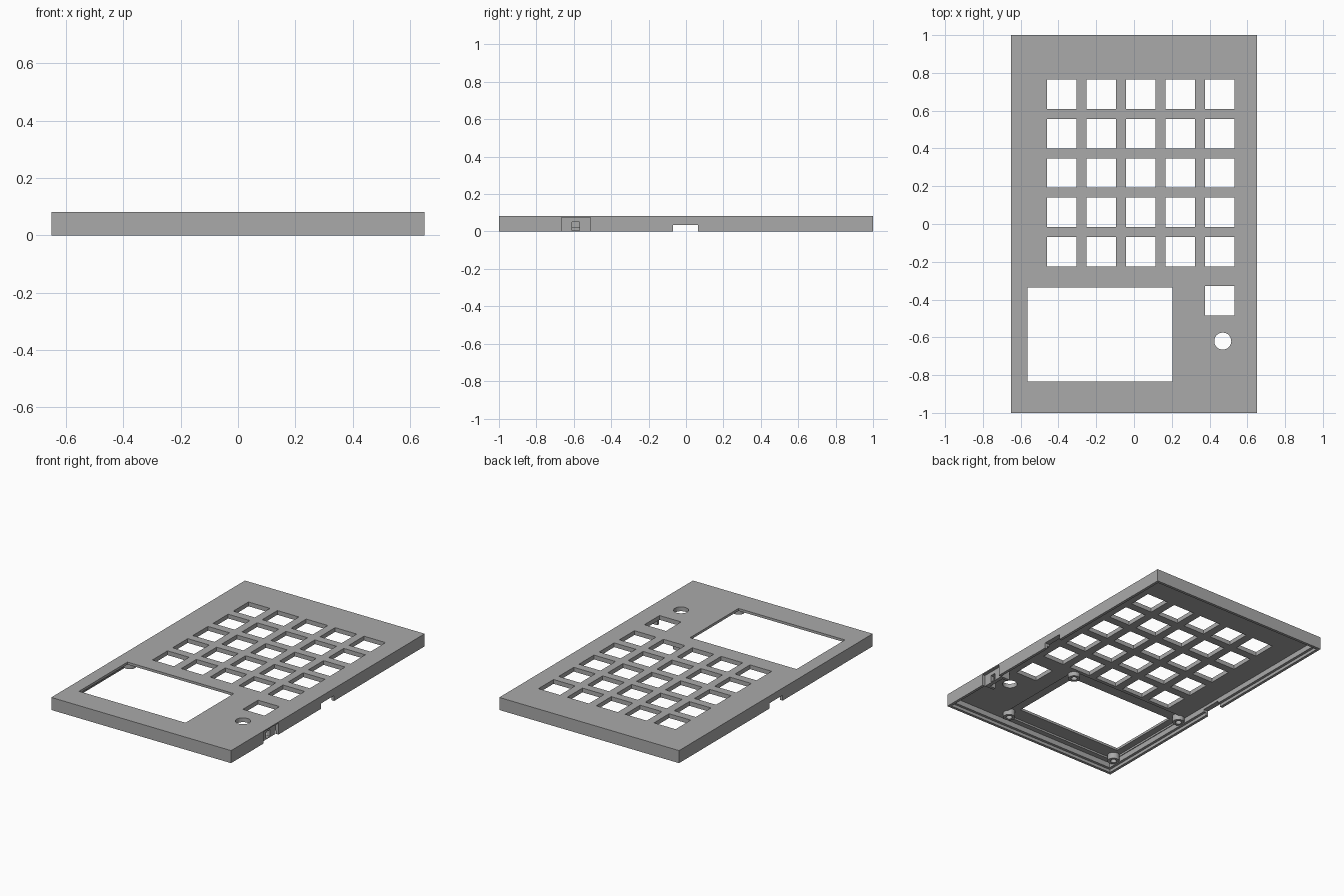
import bpy, bmesh
from mathutils import Matrix, Vector

if "Cube" in bpy.data.objects:
    bpy.data.objects.remove(bpy.data.objects["Cube"], do_unlink=True)

grey = bpy.data.materials.new("plain grey")
grey.use_nodes = True
grey.diffuse_color = (0.4, 0.4, 0.4, 1)
grey.node_tree.nodes["Principled BSDF"].inputs["Base Color"].default_value = grey.diffuse_color

W, L, H = 0.65, 1.0, 0.082      # half width, half length, height
DECK = 0.054                    # underside of the top plate


def box(bm, x, y, z):
    """Add a box from (low, high) pairs."""
    lo, hi = Vector((x[0], y[0], z[0])), Vector((x[1], y[1], z[1]))
    m = Matrix.Translation((lo + hi) / 2) @ Matrix.Diagonal((*(hi - lo), 1))
    bmesh.ops.create_cube(bm, size=1, matrix=m)


def rod(bm, x, y, z, r, sides=32):
    """Add an upright cylinder spanning z."""
    bmesh.ops.create_cone(bm, cap_ends=True, segments=sides, radius1=r, radius2=r,
                          depth=z[1] - z[0],
                          matrix=Matrix.Translation((x, y, sum(z) / 2)))


def make(name, build):
    bm = bmesh.new()
    build(bm)
    me = bpy.data.meshes.new(name)
    bm.to_mesh(me)
    bm.free()
    me.materials.append(grey)
    ob = bpy.data.objects.new(name, me)
    bpy.context.collection.objects.link(ob)
    return ob


def cut(target, build):
    """Subtract a temporary solid and bake the result."""
    tool = make("cutter", build)
    tool.hide_render = True
    mod = target.modifiers.new("cut", "BOOLEAN")
    mod.operation, mod.solver, mod.object = "DIFFERENCE", "EXACT", tool
    bpy.context.view_layer.update()
    graph = bpy.context.evaluated_depsgraph_get()
    baked = bpy.data.meshes.new_from_object(target.evaluated_get(graph))
    target.modifiers.clear()
    target.data = baked
    bpy.data.objects.remove(tool, do_unlink=True)


# Case: hollow tray, open below, with a stepped lip on the rim
case = make("case_top", lambda b: box(b, (-W, W), (-L, L), (0, H)))
for wall, top in ((0.035, DECK), (0.018, 0.02)):
    cut(case, lambda b: box(b, (wall - W, W - wall), (wall - L, L - wall), (-0.1, top)))

# Shallow pocket under the screen
cut(case, lambda b: box(b, (-0.61, 0.27), (-0.93, -0.25), (0.03, 0.066)))


# Key holes, screen window and round button hole
def openings(b):
    keys = [(i, j) for i in range(5) for j in range(5)]
    centres = [(-0.383 + 0.209 * i, 0.688 - 0.209 * j) for i, j in keys]
    for x, y in centres + [(0.453, -0.407)]:
        box(b, (x - 0.078, x + 0.078), (y - 0.078, y + 0.078), (-0.1, 0.2))
    box(b, (-0.565, 0.205), (-0.835, -0.335), (-0.1, 0.2))
    rod(b, 0.47, -0.62, (-0.1, 0.2), 0.045)


cut(case, openings)

# Notches in both side walls, and the switch recess in the left wall
cut(case, lambda b: box(b, (-1, 1), (-0.07, 0.065), (-0.1, 0.035)))
cut(case, lambda b: box(b, (0.6, 1), (-0.665, -0.51), (-0.1, 0.075)))

# Switch bracket: slotted plate with two side cheeks
bracket = make("switch_bracket",
               lambda b: box(b, (0.565, 0.63), (-0.665, -0.51), (0, 0.075)))
cut(bracket, lambda b: box(b, (0.5, 0.605), (-0.645, -0.53), (-0.1, DECK)))
cut(bracket, lambda b: box(b, (0.5, 0.7), (-0.61, -0.57), (0.005, 0.05)))

# Screen standoffs with screw holes
for side, x in (("right", -0.587), ("left", 0.245)):
    for end, y in (("front", -0.895), ("back", -0.278)):
        post = make(f"standoff_{end}_{side}", lambda b: rod(b, x, y, (0.025, 0.067), 0.037))
        cut(post, lambda b: rod(b, x, y, (0, 0.06), 0.019))
